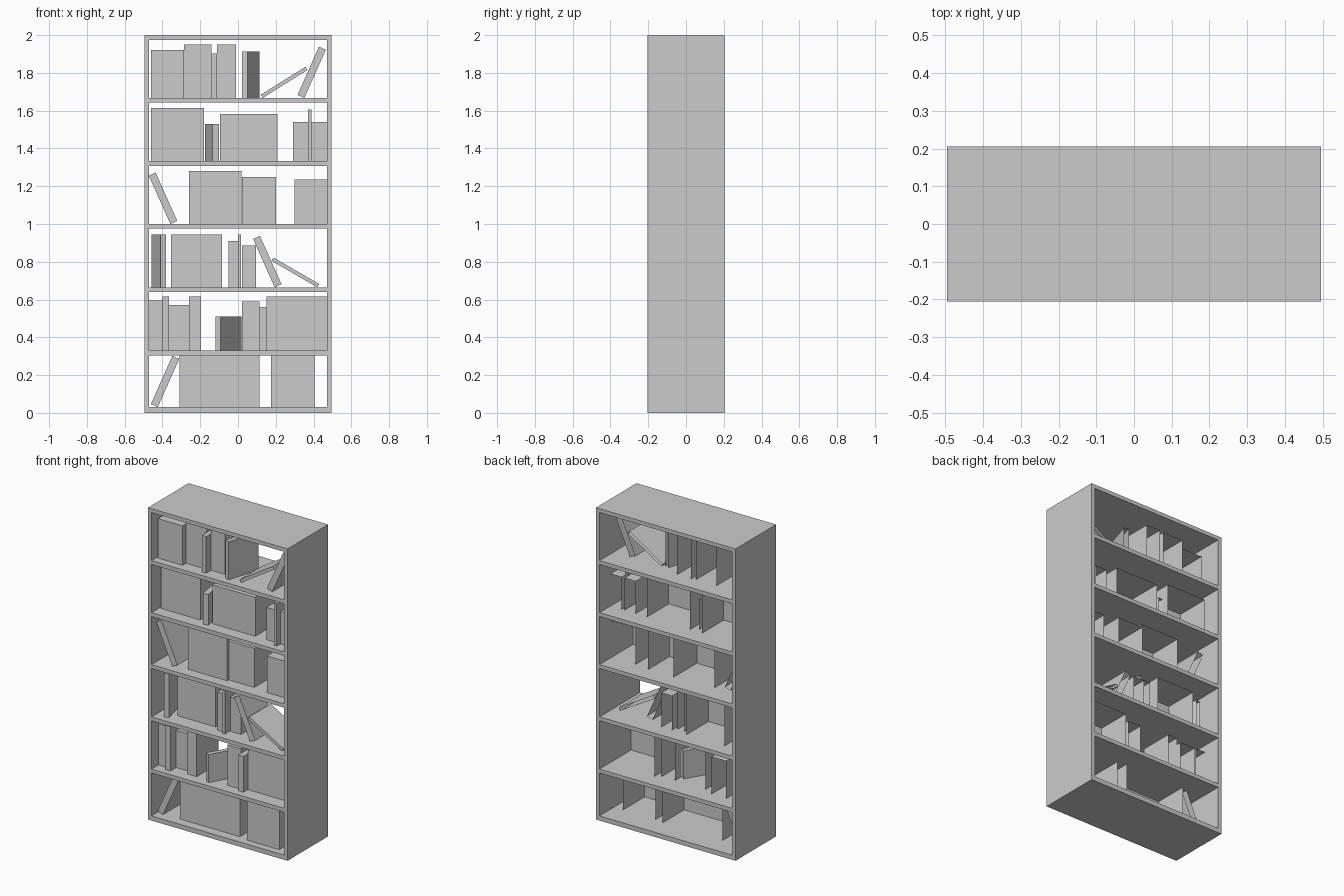
import bpy
import bmesh
from math import radians, sin
from mathutils import Matrix, Vector

default_cube = bpy.data.objects.get("Cube")
if default_cube:
    bpy.data.objects.remove(default_cube, do_unlink=True)

WIDTH, DEPTH, HEIGHT = 0.99, 0.41, 2.0
BOARD = 0.025
BOOK_DEPTH = 0.22
FRONT = -DEPTH / 2

# One plain grey for everything
grey = bpy.data.materials.new("plain_grey")
grey.use_nodes = True
grey.diffuse_color = (0.6, 0.6, 0.6, 1)
grey.node_tree.nodes["Principled BSDF"].inputs["Base Color"].default_value = grey.diffuse_color


def add_box(name, low, high, open_back=False):
    """Box between two corners; optionally without its rear face."""
    low, high = Vector(low), Vector(high)
    bm = bmesh.new()
    bmesh.ops.create_cube(bm, size=1)
    bmesh.ops.scale(bm, vec=high - low, verts=bm.verts)
    bmesh.ops.translate(bm, vec=(low + high) / 2, verts=bm.verts)
    if open_back:
        rear = [face for face in bm.faces if face.normal.y > 0.5]
        bmesh.ops.delete(bm, geom=rear, context='FACES_ONLY')
    mesh = bpy.data.meshes.new(name)
    bm.to_mesh(mesh)
    bm.free()
    mesh.materials.append(grey)
    obj = bpy.data.objects.new(name, mesh)
    bpy.context.collection.objects.link(obj)
    return obj


def add_book(name, x, floor, thickness, height, setback, lean=0, turn=0):
    """Hollow book cover standing at x, leaning sideways or turned on its spine."""
    half = thickness / 2
    book = add_box(name, (-half, 0, 0), (half, BOOK_DEPTH, height), open_back=True)
    lift = half * abs(sin(radians(lean)))
    book.matrix_world = (Matrix.Translation((x, FRONT + setback, floor + lift))
                         @ Matrix.Rotation(radians(-turn), 4, 'Z')
                         @ Matrix.Rotation(radians(lean), 4, 'Y'))
    return book


# Cabinet: two side panels, bottom, top and shelves
inner = WIDTH / 2 - BOARD
for name, side in (("left_panel", 1), ("right_panel", -1)):
    edges = sorted((side * inner, side * WIDTH / 2))
    add_box(name, (edges[0], FRONT, 0), (edges[1], -FRONT, HEIGHT))
floors = [0.03, 0.33, 0.665, 1.0, 1.333, 1.667]
add_box("bottom_board", (-inner, FRONT, 0), (inner, -FRONT, floors[0]))
add_box("top_board", (-inner, FRONT, HEIGHT - BOARD), (inner, -FRONT, HEIGHT))
for floor in floors[1:]:
    add_box("shelf", (-inner, FRONT, floor - BOARD), (inner, -FRONT, floor))

# Upright books on each shelf, lowest first: left edge, right edge, height, setback
upright_rows = [
    [(-.31, .115, .274, .06), (.175, .405, .274, .045)],
    [(-.47, -.4, .265, .07), (-.4, -.365, .285, .04), (-.365, -.26, .24, .1),
     (-.26, -.195, .285, .065), (.02, .115, .26, .07), (.115, .15, .23, .045),
     (.15, .47, .285, .09)],
    [(-.355, -.085, .28, .1), (-.05, 0, .245, .07), (0, .015, .28, .05),
     (.02, .095, .22, .1)],
    [(-.26, .018, .28, .07), (.02, .2, .25, .085), (.3, .47, .235, .07)],
    [(-.46, -.18, .282, .08), (-.095, .21, .25, .08), (.29, .37, .207, .08),
     (.37, .39, .272, .04), (.39, .47, .207, .08)],
    [(-.46, -.285, .253, .05), (-.285, -.14, .283, .085), (-.14, -.11, .235, .04),
     (-.11, -.01, .283, .09)],
]
for floor, row in zip(floors, upright_rows):
    for left, right, height, setback in row:
        add_book("upright_book", (left + right) / 2, floor, right - left, height, setback)

# Books turned about their spine: shelf, x, thickness, height, turn
for shelf, x, thickness, height, turn in (
        (1, -.105, .03, .18, 30), (2, -.395, .03, .28, -13),
        (4, -.118, .035, .197, -10), (5, .035, .03, .245, 17)):
    add_book("turned_book", x, floors[shelf], thickness, height, .045, turn=turn)

# Books leaning sideways: shelf, x of the foot, thickness, lean
for shelf, x, thickness, lean in (
        (0, -.443, .04, 24), (2, .212, .04, -24), (2, .425, .02, -60),
        (3, -.34, .04, -24), (5, .125, .02, 58), (5, .333, .04, 24)):
    add_book("leaning_book", x, floors[shelf], thickness, .28, .05, lean=lean)
